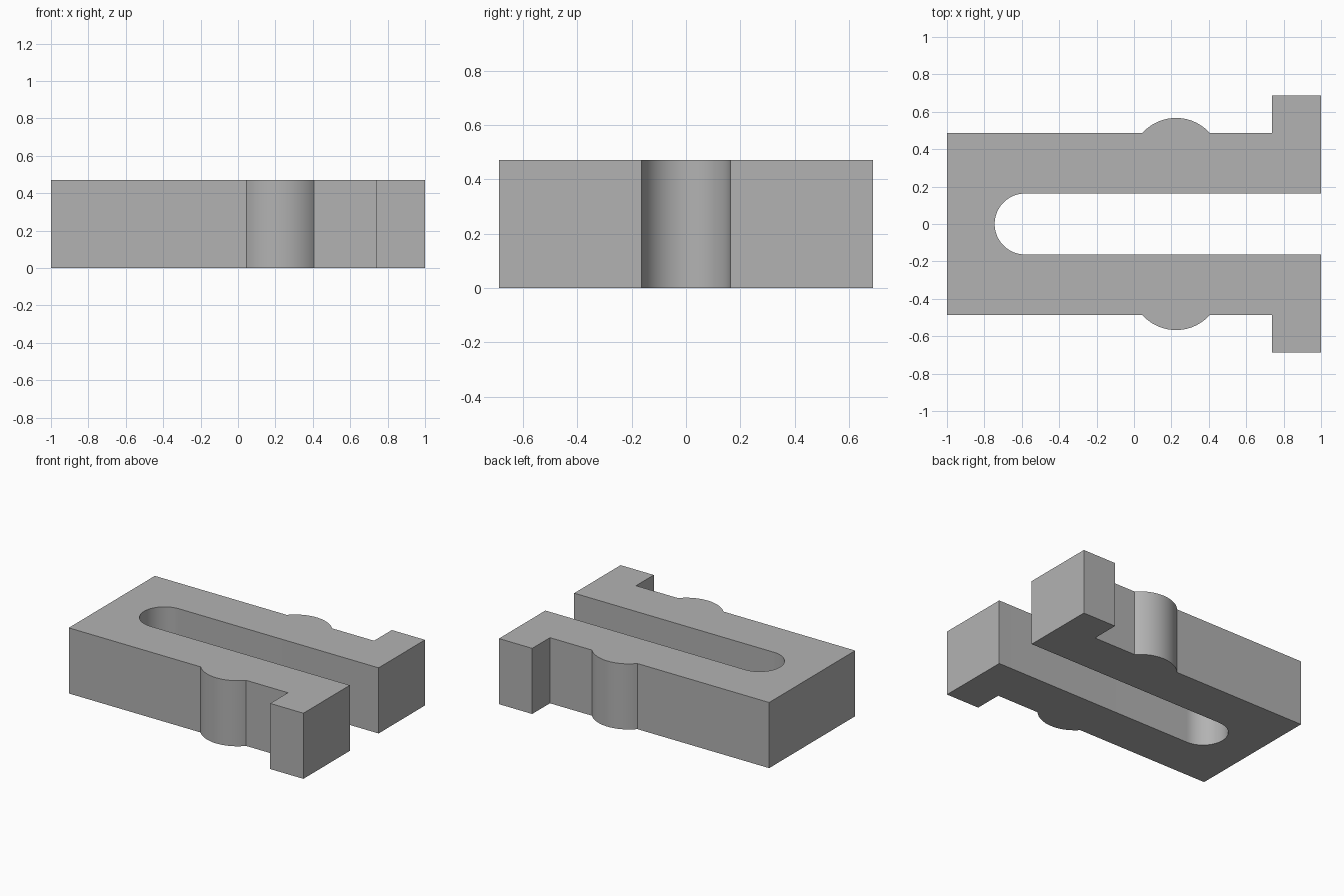
import bpy
import bmesh
from math import asin, cos, pi, sin

HEIGHT = 0.47
ARM_OUT = 0.487        # outer side of each arm
HOOK_OUT = 0.688       # outer end of each hook
HOOK_X = 0.737         # inner shoulder of each hook
SLOT_R = 0.163         # half width of the slot
SLOT_X = -0.582        # centre of the rounded slot end
BUMP_X, BUMP_HALF, BUMP_RISE = 0.225, 0.18, 0.08


def arc(cx, cy, r, start, end, steps):
    """Points along a circular arc, ends included."""
    angles = [start + (end - start) * i / steps for i in range(steps + 1)]
    return [(cx + r * cos(a), cy + r * sin(a)) for a in angles]


cube = bpy.data.objects.get("Cube")
if cube:
    bpy.data.objects.remove(cube, do_unlink=True)

# Plain grey material
grey = bpy.data.materials.new("plain grey")
grey.use_nodes = True
color = (0.448, 0.448, 0.448, 1)
grey.diffuse_color = color
for node in grey.node_tree.nodes:
    if node.type == 'BSDF_PRINCIPLED':
        node.inputs["Base Color"].default_value = color

# Half outline: slot end, arm tip, hook, rounded bump, back corner
bump_r = (BUMP_HALF ** 2 + BUMP_RISE ** 2) / (2 * BUMP_RISE)
spread = asin(BUMP_HALF / bump_r)
half = arc(SLOT_X, 0, SLOT_R, pi, pi / 2, 20)
half += [(1, SLOT_R), (1, HOOK_OUT), (HOOK_X, HOOK_OUT), (HOOK_X, ARM_OUT)]
half += arc(BUMP_X, ARM_OUT + BUMP_RISE - bump_r, bump_r,
            pi / 2 - spread, pi / 2 + spread, 28)
half.append((-1, ARM_OUT))

# Mirror the half across the slot to close the outline
outline = half + [(x, -y) for x, y in reversed(half[1:])]

# Extrude the outline into the forked clip
bm = bmesh.new()
base = bm.faces.new([bm.verts.new((x, y, 0)) for x, y in outline])
result = bmesh.ops.extrude_face_region(bm, geom=[base], use_keep_orig=True)
top = [v for v in result["geom"] if isinstance(v, bmesh.types.BMVert)]
bmesh.ops.translate(bm, verts=top, vec=(0, 0, HEIGHT))
bmesh.ops.recalc_face_normals(bm, faces=bm.faces[:])
mesh = bpy.data.meshes.new("forked_clip")
bm.to_mesh(mesh)
bm.free()
mesh.materials.append(grey)

clip = bpy.data.objects.new("forked_clip", mesh)
bpy.context.collection.objects.link(clip)
bpy.ops.object.select_all(action='DESELECT')
clip.select_set(True)
bpy.context.view_layer.objects.active = clip
bpy.ops.object.shade_smooth_by_angle(angle=pi / 7)
